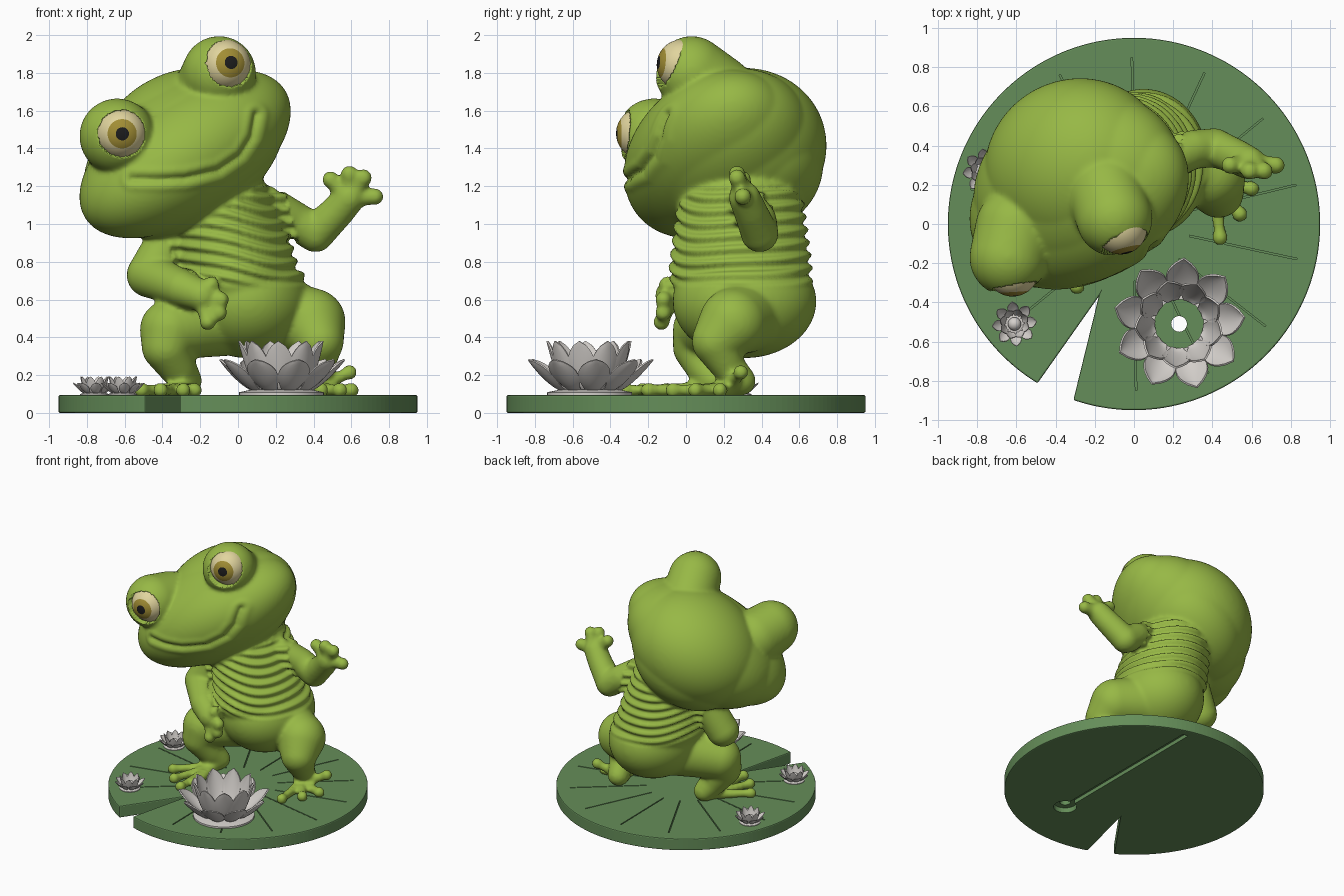
import bpy, bmesh, math
from mathutils import Vector, Matrix

cube = bpy.data.objects.get("Cube")
if cube:
    bpy.data.objects.remove(cube)


def material(name, rgb):
    m = bpy.data.materials.new(name)
    m.use_nodes = True
    m.diffuse_color = (*rgb, 1)
    bsdf = next(n for n in m.node_tree.nodes if n.type == 'BSDF_PRINCIPLED')
    bsdf.inputs["Base Color"].default_value = (*rgb, 1)
    return m


skin = material("frog green", (.31, .48, .06))
leaf = material("leaf green", (.13, .27, .10))
grey = material("petal grey", (.66, .63, .6))
cream = material("eye cream", (.75, .66, .34))
olive = material("iris olive", (.36, .27, .035))
black = material("pupil black", (.012, .012, .012))


def new_object(name, bm, *mats):
    mesh = bpy.data.meshes.new(name)
    bm.to_mesh(mesh)
    bm.free()
    ob = bpy.data.objects.new(name, mesh)
    bpy.context.scene.collection.objects.link(ob)
    for m in mats:
        mesh.materials.append(m)
    return ob


def bake(ob):
    """Replace the mesh by its modified version."""
    dg = bpy.context.evaluated_depsgraph_get()
    mesh = bpy.data.meshes.new_from_object(ob.evaluated_get(dg))
    ob.modifiers.clear()
    ob.data = mesh


def smooth(ob):
    bpy.ops.object.select_all(action='DESELECT')
    ob.select_set(True)
    bpy.context.view_layer.objects.active = ob
    bpy.ops.object.shade_smooth_by_angle(angle=math.radians(40))


def blob(bm, c, r, rot=Matrix.Identity(3)):
    level = 5 if max(r) > .35 else 4 if max(r) > .1 else 3
    bmesh.ops.create_icosphere(bm, subdivisions=level, radius=1,
                               matrix=Matrix.LocRotScale(Vector(c), rot.to_quaternion(), Vector(r)))


def limb(bm, pts, depth=1, steps=8):
    """Chain of blobs through (x, y, z, radius) points."""
    for a, b in zip(pts, pts[1:]):
        for i in range(steps + 1):
            x, y, z, r = Vector(a).lerp(Vector(b), i / steps)
            blob(bm, (x, y, z), (r, r * depth, r))


def digits(bm, base, tips, r, bulb):
    """Toes or fingers with round tips, spread from one base."""
    for tip in tips:
        limb(bm, [(*base, r * 1.3), (*tip, r)])
        blob(bm, tip, (bulb,) * 3)


# Frog body: all masses are fused into one skin
bm = bmesh.new()
hx = Vector((.785, .337, .52)).normalized()
hy = Vector((-.35, .93, -.07))
hy = (hy - hx * hy.dot(hx)).normalized()
head_rot = Matrix((hx, hy, hx.cross(hy))).transposed()
# muzzle, middle of the head, cranium, nape
head = [(Vector(c), Vector(r)) for c, r in [
    ((-.28, .13, 1.37), (.65, .43, .34)), ((-.285, .2, 1.375), (.6, .46, .38)),
    ((-.29, .28, 1.39), (.5, .46, .41)), ((-.26, .36, 1.28), (.42, .36, .3))]]
for c, r in head:
    blob(bm, c, r, head_rot)
# eye bumps, sloping back into the head
limb(bm, [(-.1, .03, 1.8, .195), (-.14, .16, 1.7, .2)])
limb(bm, [(-.64, -.17, 1.465, .2), (-.6, -.02, 1.43, .21)])
limb(bm, [(-.08, .29, 1.05, .28), (0, .29, .75, .31)], depth=1.2)
blob(bm, (.05, .31, .59), (.33, .38, .3))
# left arm, raised
limb(bm, [(.17, .32, 1.1, .1), (.3, .38, 1.02, .1), (.41, .39, .95, .1),
          (.53, .34, 1.07, .09), (.59, .31, 1.14, .085)])
digits(bm, (.59, .31, 1.14), [(.49, .3, 1.235), (.59, .27, 1.265), (.665, .27, 1.245),
                              (.725, .3, 1.145)], .042, .047)
# right arm, resting on the knee
limb(bm, [(-.33, .25, .97, .12), (-.47, .2, .73, .12), (-.3, .0, .66, .1),
          (-.19, -.08, .62, .085)])
digits(bm, (-.19, -.08, .61), [(-.14, -.1, .68), (-.09, -.12, .6), (-.1, -.12, .53),
                               (-.16, -.13, .48)], .038, .045)
# legs
limb(bm, [(.18, .33, .52, .2), (.39, .25, .48, .18), (.43, .16, .38, .13),
          (.42, .22, .25, .09), (.4, .29, .17, .08), (.41, .2, .135, .05)])
limb(bm, [(-.08, .25, .5, .2), (-.36, .09, .44, .16), (-.38, .06, .35, .13),
          (-.32, .1, .24, .1), (-.27, .15, .17, .08), (-.3, .06, .135, .05)])
digits(bm, (.41, .22, .125), [(.44, -.07, .12), (.54, .05, .12), (.6, .18, .12),
                              (.59, .29, .215)], .031, .042)
digits(bm, (-.28, .1, .125), [(-.29, -.32, .12), (-.41, -.23, .12), (-.51, -.1, .12),
                              (-.23, -.2, .12)], .031, .042)
frog = new_object("frog_body", bm, skin)
mod = frog.modifiers.new("fuse", 'REMESH')
mod.mode = 'VOXEL'
mod.voxel_size = .013
mod = frog.modifiers.new("soften", 'SMOOTH')
mod.factor = .5
mod.iterations = 11
bake(frog)

# Smile crease, torso wrinkles and flat eye sockets
eyes = [("left", Vector((-.068, -.02, 1.842)), Vector((.24, -.95, .1)).normalized()),
        ("right", Vector((-.62, -.235, 1.48)), Vector((.06, -1, -.02)).normalized())]
knots = [(-.56, 1.24), (-.42, 1.235), (-.28, 1.24), (-.1, 1.28), (.02, 1.36), (.08, 1.46), (.1, 1.58)]
smile = [Vector(a).lerp(Vector(b), i / 12) for a, b in zip(knots, knots[1:]) for i in range(13)]
head_inv = head_rot.transposed()


def off_head(co):
    """Distance from the head, 1 on its surface."""
    return min(Vector(a / b for a, b in zip(head_inv @ (co - c), r)).length for c, r in head)


moves = []
for v in frog.data.vertices:
    x, y, z = v.co
    push = 0
    if y < .15 and 1.1 < z < 1.7 and v.normal.y < -.1:
        near = min(smile, key=lambda p: (p.x - x) ** 2 + (p.y - z) ** 2)
        d = math.hypot(near.x - x, near.y - z)
        push = .006 * math.exp(-((d - .045) / .02) ** 2) - .02 * math.exp(-(d / .016) ** 2)
    if .66 < z < 1.2:
        cx = -.27 * (z - .75)
        inside = ((x - cx) / .34) ** 2 + ((y - .29) / .4) ** 2
        gap = off_head(v.co) - 1.04
        if inside < 1.12 and gap > 0:
            fade = min(1, (z - .66) / .06, gap / .06)
            wave = z + .14 * x + .015 * math.sin(9 * x + 5 * y)
            push += fade * .013 * math.sin(wave * math.tau / .068)
    new = v.co + v.normal * push
    for side, c, gaze in eyes:
        along = (new - c).dot(gaze)
        if along > 0 and (new - c - gaze * along).length < .122:
            new -= gaze * along
    moves.append(new)
for v, co in zip(frog.data.vertices, moves):
    v.co = co
for p in frog.data.polygons:
    p.use_smooth = True

# Eyes: pupil, iris and white by angle from the gaze axis
for side, c, gaze in eyes:
    bm = bmesh.new()
    bmesh.ops.create_uvsphere(bm, u_segments=48, v_segments=36, radius=.135)
    for f in bm.faces:
        angle = math.degrees(f.calc_center_median().angle(Vector((0, 0, 1))))
        f.material_index = 2 if angle < 17 else 1 if angle < 35 else 0
        f.smooth = True
    eye = new_object(side + "_eye", bm, cream, olive, black)
    eye.location = c
    eye.rotation_euler = gaze.to_track_quat('Z', 'Y').to_euler()

# Lily pad with a notch
RIM, TOP = .95, .095
bm = bmesh.new()
start, end = math.radians(-109), math.radians(238.8)
ring = [bm.verts.new((RIM * math.cos(a), RIM * math.sin(a), 0))
        for a in (start + (end - start) * i / 160 for i in range(161))]
ring.append(bm.verts.new((-.18, -.37, 0)))
face = bm.faces.new(ring)
ext = bmesh.ops.extrude_face_region(bm, geom=[face])
bmesh.ops.translate(bm, vec=(0, 0, TOP), verts=[g for g in ext["geom"] if isinstance(g, bmesh.types.BMVert)])
bmesh.ops.recalc_face_normals(bm, faces=bm.faces)
pad = new_object("lily_pad", bm, leaf)
mod = pad.modifiers.new("rim", 'BEVEL')
mod.width = .008
mod.segments = 2
bake(pad)

# Cutters: top veins, stem hole, pocket and channel underneath
FX, FY = .23, -.51


def box(bm, c, size, turn=0):
    m = Matrix.Rotation(turn, 4, 'Z') @ Matrix.Translation(c) @ Matrix.Diagonal((*size, 1))
    bmesh.ops.create_cube(bm, size=1, matrix=m)


def cylinder(bm, r, z, h):
    bmesh.ops.create_cone(bm, cap_ends=True, segments=32, radius1=r, radius2=r, depth=h,
                          matrix=Matrix.Translation((FX, FY, z)))


cutters = [bmesh.new() for _ in range(4)]
for i in range(1, 14):
    box(cutters[0], (.57, 0, TOP), (.56, .008, .03), math.radians(-115 + 360 * i / 14))
cylinder(cutters[1], .04, .05, .3)
cylinder(cutters[2], .085, 0, .08)
box(cutters[3], (FX, .18, 0), (.045, 1.36, .06))
for bm in cutters:
    cut = new_object("cutter", bm)
    cut.hide_render = True
    mod = pad.modifiers.new("cut", 'BOOLEAN')
    mod.operation = 'DIFFERENCE'
    mod.solver = 'EXACT'
    mod.object = cut
    bake(pad)
    bpy.data.objects.remove(cut)


# Water lilies
def petal(bm, turn, r0, r1, z0, z1, width):
    """Cupped, rounded petal as a bent grid."""
    rows, cols = 10, 6
    rot = Matrix.Rotation(turn, 3, 'Z')
    grid = []
    for j in range(rows + 1):
        t = j / rows
        w = width * max(0, math.sin(math.pi * (.1 + .9 * t ** 1.3))) ** .7
        row = []
        for i in range(cols + 1):
            u = 2 * i / cols - 1
            r = r0 + (r1 - r0) * t ** .85 - .2 * w * u * u
            z = z0 + (z1 - z0) * t ** 1.25 + .25 * w * u * u
            row.append(bm.verts.new(rot @ Vector((r, w * u, z))))
        grid.append(row)
    for a, b in zip(grid, grid[1:]):
        for i in range(cols):
            bm.faces.new((a[i], a[i + 1], b[i + 1], b[i]))


def flower(name, x, y, scale, count, closed):
    bm = bmesh.new()
    for i in range(count):
        a = math.tau * i / count + .1
        petal(bm, a, .14, .34, .015, .185, .085)
        petal(bm, a + math.pi / count, .13, .23, .02, .285, .075)
    bmesh.ops.remove_doubles(bm, verts=bm.verts, dist=.0005)
    petals = new_object(name + "_petals", bm, grey)
    mod = petals.modifiers.new("thickness", 'SOLIDIFY')
    mod.thickness = .01
    bake(petals)
    # base ring, or a full base with a bud
    bm = bmesh.new()
    profile = [(.125, 0), (.225, 0), (.225, .014), (.15, .03), (.125, .03), (.125, 0)]
    if closed:
        blob(bm, (0, 0, .08), (.1, .1, .1))
        profile = [(0, 0), (.225, 0), (.225, .014), (.15, .04), (0, .04)]
    vs = [bm.verts.new((r, 0, z)) for r, z in profile]
    es = [bm.edges.new(e) for e in zip(vs, vs[1:])]
    bmesh.ops.spin(bm, geom=vs + es, cent=(0, 0, 0), axis=(0, 0, 1), angle=math.tau, steps=40)
    bmesh.ops.remove_doubles(bm, verts=bm.verts, dist=.0005)
    bmesh.ops.recalc_face_normals(bm, faces=bm.faces)
    base = new_object(name + "_base", bm, grey)
    for ob in (petals, base):
        ob.location = (x, y, TOP)
        ob.scale = (scale,) * 3
        smooth(ob)


flower("large_lily", FX, FY, 1, 9, False)
flower("front_small_lily", -.61, -.51, .34, 8, True)
flower("side_small_lily", -.76, .27, .34, 8, True)
